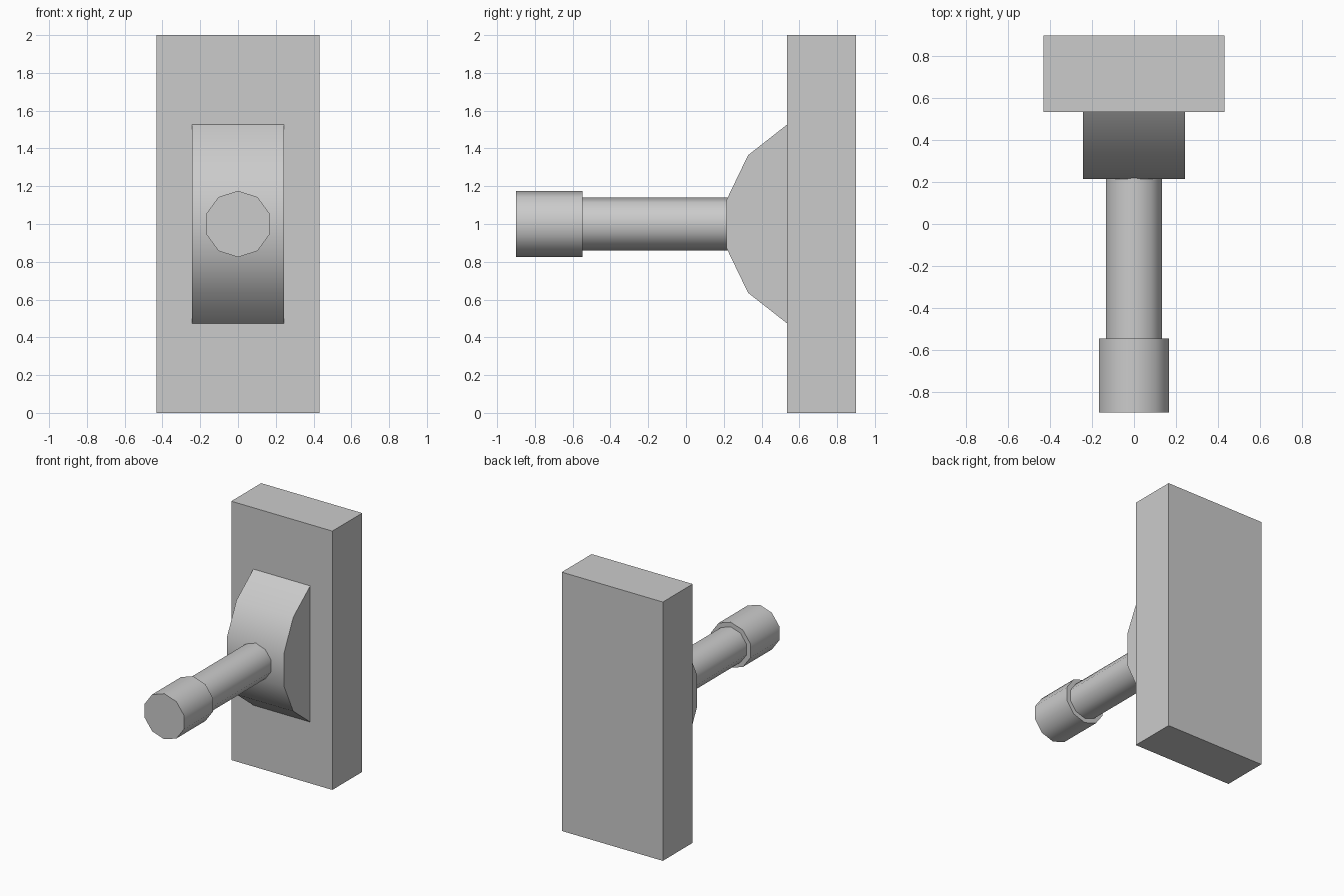
import bpy
import bmesh
import math

cube = bpy.data.objects.get("Cube")
if cube:
    bpy.data.objects.remove(cube, do_unlink=True)

grey = bpy.data.materials.new("plain grey")
grey.use_nodes = True
COLOUR = (0.6, 0.6, 0.6, 1)
grey.diffuse_color = COLOUR
grey.node_tree.nodes["Principled BSDF"].inputs["Base Color"].default_value = COLOUR

MID = 1.0          # height of the lever axis
WALL = 0.535       # front of the backing plate


def extrude(name, outline, direction, smooth=True):
    """Sweep a closed outline along a vector to make a solid prism."""
    bm = bmesh.new()
    face = bm.faces.new([bm.verts.new(p) for p in outline])
    swept = bmesh.ops.extrude_face_region(bm, geom=[face], use_keep_orig=True)
    moved = [g for g in swept["geom"] if isinstance(g, bmesh.types.BMVert)]
    bmesh.ops.translate(bm, verts=moved, vec=direction)
    bmesh.ops.recalc_face_normals(bm, faces=bm.faces)
    mesh = bpy.data.meshes.new(name)
    bm.to_mesh(mesh)
    bm.free()
    mesh.materials.append(grey)
    obj = bpy.data.objects.new(name, mesh)
    bpy.context.collection.objects.link(obj)
    if smooth:
        bpy.ops.object.select_all(action="DESELECT")
        obj.select_set(True)
        bpy.context.view_layer.objects.active = obj
        bpy.ops.object.shade_smooth_by_angle(angle=math.radians(40))
    return obj


def rod(name, radius, front, back, sides=10):
    """Ten-sided rod along y with a corner pointing up."""
    turns = [math.tau * i / sides for i in range(sides)]
    ring = [(radius * math.sin(a), front, MID + radius * math.cos(a)) for a in turns]
    return extrude(name, ring, (0, back - front, 0))


# Backing plate
half = 0.432
extrude("backing_plate",
        [(-half, WALL, 0), (half, WALL, 0), (half, WALL, 2), (-half, WALL, 2)],
        (0, 0.9 - WALL, 0), smooth=False)

# Rounded boss: front six corners of a fourteen-sided disc
radius, centre, width = 0.584, 0.785, 0.486
steps = [math.tau / 14 * (i - 2.5) for i in range(6)]
arc = [(-width / 2, centre - radius * math.cos(a), MID + radius * math.sin(a))
       for a in steps]
arc[0] = (arc[0][0], WALL, arc[0][2])
arc[-1] = (arc[-1][0], WALL, arc[-1][2])
extrude("rounded_boss", arc, (width, 0, 0))

# Lever shaft and its thicker grip
rod("lever_shaft", 0.14, -0.56, 0.3)
rod("lever_grip", 0.176, -0.9, -0.547)
